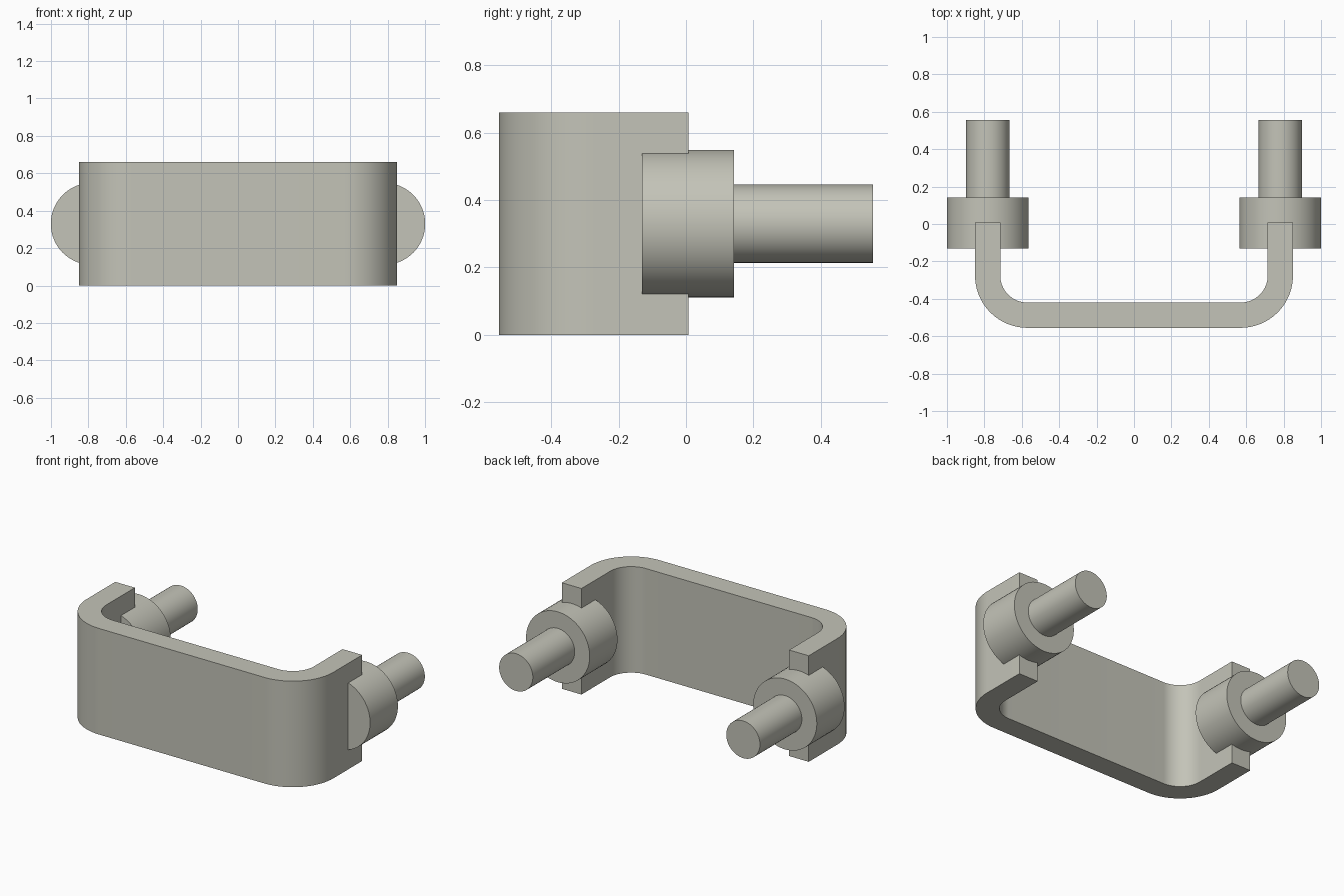
import bpy, bmesh
from math import sin, cos, pi, radians

cube = bpy.data.objects.get("Cube")
if cube:
    bpy.data.objects.remove(cube, do_unlink=True)

# One warm grey metal
metal = bpy.data.materials.new("warm grey metal")
metal.use_nodes = True
colour = (0.55, 0.55, 0.48, 1)
metal.diffuse_color = colour
metal.node_tree.nodes["Principled BSDF"].inputs["Base Color"].default_value = colour

HEIGHT, HALF_WIDTH, WALL = 0.66, 0.85, 0.135
FRONT, BACK, BEND = -0.555, 0.007, 0.28
PIN_X, MID_Z = 0.782, HEIGHT / 2


def finish(bm, name):
    bmesh.ops.recalc_face_normals(bm, faces=bm.faces)
    mesh = bpy.data.meshes.new(name)
    bm.to_mesh(mesh)
    bm.free()
    mesh.materials.append(metal)
    obj = bpy.data.objects.new(name, mesh)
    bpy.context.collection.objects.link(obj)
    bpy.ops.object.select_all(action='DESELECT')
    obj.select_set(True)
    bpy.context.view_layer.objects.active = obj
    bpy.ops.object.shade_smooth_by_angle(angle=radians(30))
    return obj


def u_path(inset, steps=24):
    """Right half of the strap outline, then its mirror, as one open path."""
    cx, cy, r = HALF_WIDTH - BEND, FRONT + BEND, BEND - inset
    half = [(HALF_WIDTH - inset, BACK)]
    half += [(cx + r * cos(a), cy - r * sin(a))
             for a in (pi / 2 * i / steps for i in range(steps + 1))]
    return half + [(-x, y) for x, y in reversed(half)]


# Bent strap: quads between outer and inner paths, extruded upwards
bm = bmesh.new()
outer = [bm.verts.new((x, y, 0)) for x, y in u_path(0)]
inner = [bm.verts.new((x, y, 0)) for x, y in u_path(WALL)]
for i in range(len(outer) - 1):
    bm.faces.new((outer[i], outer[i + 1], inner[i + 1], inner[i]))
top = bmesh.ops.extrude_face_region(bm, geom=bm.faces[:])["geom"]
bmesh.ops.translate(bm, vec=(0, 0, HEIGHT),
                    verts=[v for v in top if isinstance(v, bmesh.types.BMVert)])
finish(bm, "bent_strap")


# Stepped pins: collar and stud turned about the y direction
def stepped_pin(name, x, steps=64):
    profile = [(0.219, -0.13), (0.219, 0.143), (0.116, 0.143), (0.116, 0.555)]
    bm = bmesh.new()
    rings = []
    for r, y in profile:
        rings.append([bm.verts.new((x + r * cos(2 * pi * i / steps), y,
                                    MID_Z + r * sin(2 * pi * i / steps)))
                      for i in range(steps)])
    for a, b in zip(rings, rings[1:]):
        for i in range(steps):
            j = (i + 1) % steps
            bm.faces.new((a[i], a[j], b[j], b[i]))
    bm.faces.new(rings[0])
    bm.faces.new(rings[-1])
    finish(bm, name)


stepped_pin("left_stepped_pin", PIN_X)
stepped_pin("right_stepped_pin", -PIN_X)
